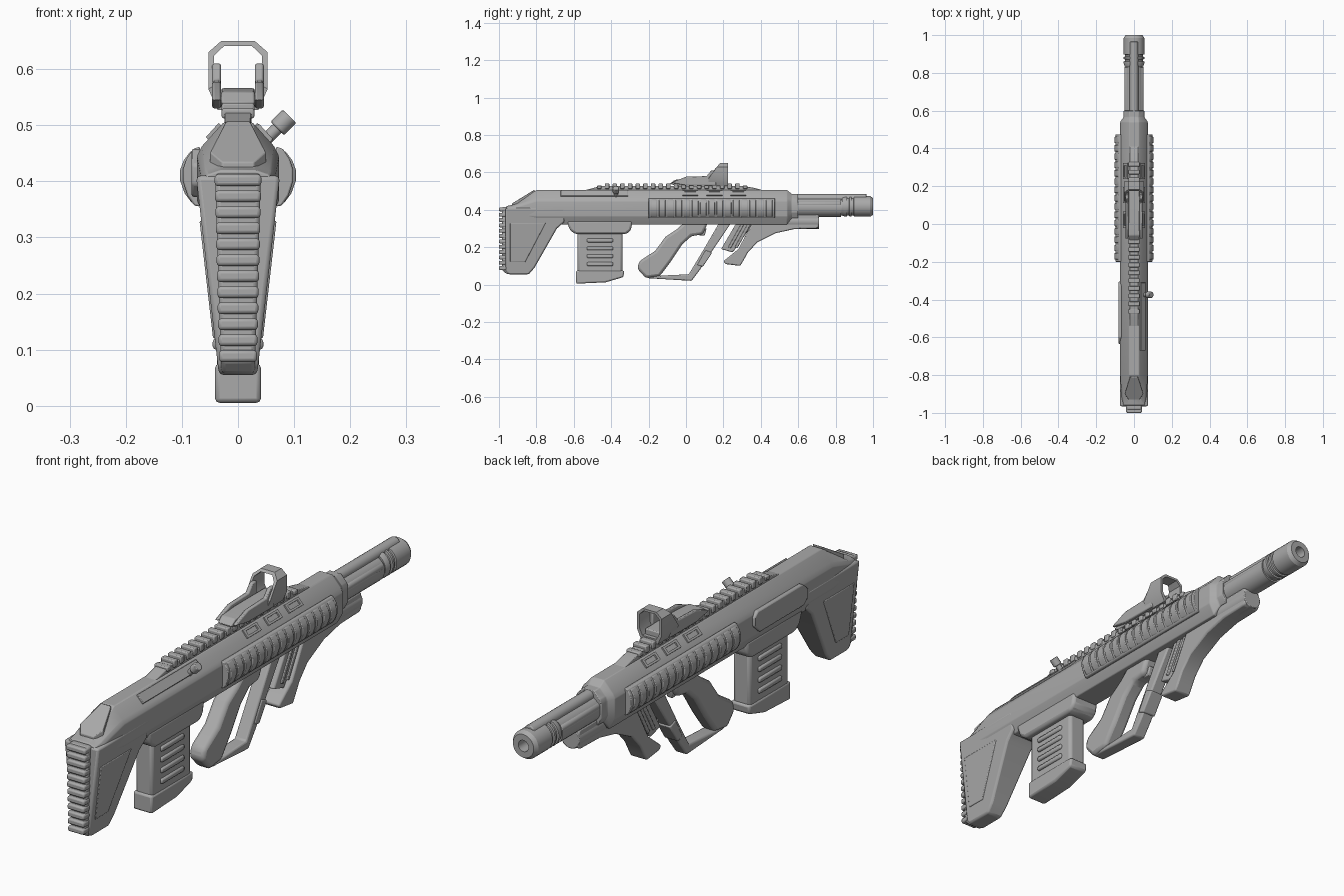
import bpy, bmesh, math
from mathutils import Vector, Matrix

cube = bpy.data.objects.get("Cube")
if cube:
    bpy.data.objects.remove(cube, do_unlink=True)

grey = bpy.data.materials.new("gunmetal_grey")
grey.use_nodes = True
COLOUR = (0.4, 0.4, 0.4, 1)
grey.diffuse_color = COLOUR
grey.node_tree.nodes["Principled BSDF"].inputs["Base Color"].default_value = COLOUR


def finish(name, bm, bevel=0.0, segments=2):
    bmesh.ops.recalc_face_normals(bm, faces=bm.faces)
    mesh = bpy.data.meshes.new(name)
    bm.to_mesh(mesh)
    bm.free()
    mesh.materials.append(grey)
    mesh.shade_smooth()
    mesh.set_sharp_from_angle(angle=math.radians(32))
    ob = bpy.data.objects.new(name, mesh)
    bpy.context.collection.objects.link(ob)
    if bevel:
        mod = ob.modifiers.new("bevel", "BEVEL")
        mod.width, mod.segments = bevel, segments
        mod.limit_method, mod.angle_limit = "ANGLE", math.radians(25)
    return ob


def loft(name, rings, bevel=0.0, closed=False):
    """Skin a row of equal-length point rings."""
    bm = bmesh.new()
    rows = [[bm.verts.new(p) for p in ring] for ring in rings]
    n = len(rows[0])
    pairs = list(zip(rows, rows[1:])) + ([(rows[-1], rows[0])] if closed else [])
    for a, b in pairs:
        for i in range(n):
            j = (i + 1) % n
            bm.faces.new((a[i], a[j], b[j], b[i]))
    if not closed:
        bm.faces.new(rows[0])
        bm.faces.new(rows[-1])
    return finish(name, bm, bevel)


def side_shape(name, profile, width, bevel=0.0):
    """Extrude a (y, z) profile across x; width may depend on z."""
    w = width if callable(width) else (lambda z: width)
    return loft(name, [[(s * w(z), y, z) for y, z in profile] for s in (-1, 1)], bevel)


def box(name, lo, hi, bevel=0.0):
    bm = bmesh.new()
    bmesh.ops.create_cube(bm, size=1)
    for v in bm.verts:
        v.co = [(a + b) / 2 + c * (b - a) for a, b, c in zip(lo, hi, v.co)]
    return finish(name, bm, bevel)


def lathe(name, profile, z, sides=24, closed=False):
    """Turn (y, radius) points about an axis along y."""
    rings = [[(r * math.cos(t), y, z + r * math.sin(t))
              for t in (math.tau * (k + .5) / sides for k in range(sides))]
             for y, r in profile]
    return loft(name, rings, closed=closed)


def rod(name, a, b, r, sides=16):
    a, b = Vector(a), Vector(b)
    bm = bmesh.new()
    rot = (b - a).to_track_quat("Z", "Y").to_matrix().to_4x4()
    bmesh.ops.create_cone(bm, cap_ends=True, segments=sides, radius1=r, radius2=r,
                          depth=(b - a).length,
                          matrix=Matrix.Translation((a + b) / 2) @ rot)
    return finish(name, bm, 0.003)


def mirrored(half):
    return half + [(-x, z) for x, z in reversed(half)]


# Receiver: faceted section lofted from the stock to the handguard
full = [(.026, .505), (.064, .463), (.073, .445), (.073, .365), (.05, .322)]
tail = [(.03, .42), (.055, .412), (.062, .4), (.062, .365), (.045, .322)]
nose = [(.024, .485), (.05, .458), (.056, .44), (.056, .385), (.04, .355)]
stations = [(-.96, tail), (-.92, [(x * 1.06, z + .008) for x, z in tail]),
            (-.8, full), (.54, full), (.565, nose), (.6, nose)]
loft("receiver", [[(x, y, z) for x, z in mirrored(s)] for y, s in stations], 0.003)
plate = [(.028, -.93), (.05, -.9), (.022, -.81), (-.022, -.81), (-.05, -.9), (-.028, -.93)]
loft("stock_top_plate", [[(x, y, .426 + d + (y + .93) * .61) for x, y in plate]
                         for d in (-.02, .008)], 0.002)

# Shoulder stock and ribbed pad
taper = lambda z: .034 + (z - .055) * .115
side_shape("stock", [(-.965, .41), (-.965, .07), (-.95, .055), (-.84, .055),
                     (-.81, .09), (-.69, .3), (-.65, .335), (-.65, .41)], taper, 0.008)
side_shape("stock_side_panel", [(-.94, .33), (-.94, .12), (-.86, .12), (-.75, .33)],
           lambda z: taper(z) + .003, 0.003)
side_shape("butt_pad_core", [(-.985, .415), (-.985, .08), (-.96, .057), (-.94, .057),
                             (-.94, .415)], lambda z: .03 + (z - .055) * .03, 0.008)
for i in range(12):
    z = .078 + i * .0285
    w = .034 + i * .0007
    box(f"butt_pad_rib_{i + 1}", (-w, -1, z), (w, -.95, z + .021), 0.006)

# Magazine well, magazine and floor plate
side_shape("magazine_well", [(-.64, .345), (-.62, .29), (-.59, .27), (-.32, .27),
                             (-.295, .29), (-.285, .345)], .06, 0.012)
box("magazine", (-.037, -.58, .04), (.037, -.34, .29), 0.012)
side_shape("magazine_floor_plate", [(-.588, .075), (-.588, .005), (-.43, .012),
                                    (-.335, .04), (-.33, .075)], .041, 0.008)
for s in (-1, 1):
    for i in range(4):
        z = .1 + i * .042
        box(f"magazine_rib_{i + 1}", (s * .038 - .007, -.53, z),
            (s * .038 + .007, -.39, z + .02), 0.006)

# Pistol grip, trigger guard and trigger
side_shape("pistol_grip", [(0, .34), (-.05, .295), (-.11, .255), (-.165, .18), (-.25, .125),
                           (-.26, .085), (-.215, .035), (-.14, .045), (-.08, .125),
                           (-.02, .215), (.03, .26), (.09, .268), (.12, .34)], .033, 0.014)
side_shape("trigger_guard", [(-.215, .035), (.03, .02), (.075, .08), (.13, .165), (.245, .335),
                             (.18, .335), (.09, .18), (.015, .055), (-.14, .048)], .026, 0.006)
side_shape("guard_sleeve", [(.06, .105), (.09, .095), (.14, .17), (.105, .185)], .03, 0.005)
side_shape("trigger", [(.04, .3), (.055, .265), (.1, .262), (.11, .3)], .012, 0.004)

# Front grip sweeping forward into the lower handguard
side_shape("front_grip", [(.36, .34), (.28, .19), (.2, .125), (.21, .11), (.29, .1),
                          (.305, .125), (.33, .17), (.38, .225), (.48, .275), (.58, .297),
                          (.7, .3), (.71, .31), (.71, .37), (.7, .377), (.5, .377)], .036, 0.014)
side_shape("front_grip_strut", [(.275, .34), (.188, .19), (.25, .172), (.37, .34)], .024, 0.005)
for i in range(3):
    y = .225 + i * .035
    side_shape(f"strut_rib_{i + 1}", [(y, .2), (y + .015, .195), (y + .09, .33),
                                      (y + .075, .335)], .029, 0.003)
rod("lower_handguard_tube", (0, .5, .338), (0, .712, .338), .04, 24)

# Barrel, gas tube and muzzle device with open bore
lathe("barrel", [(.55, .051), (.83, .051), (.83, .045), (.85, .045)], .413)
rod("gas_tube", (0, .56, .461), (0, .965, .461), .023)
for s in (-1, 1):
    rod("barrel_side_rail", (s * .036, .56, .43), (s * .036, .83, .43), .015, 12)
muzzle = [(.835, .05), (.85, .055), (.86, .055), (.862, .049), (.872, .049), (.874, .055),
          (.884, .055), (.886, .049), (.896, .049), (.898, .055), (.985, .055), (1, .045),
          (1, .022), (.9, .022), (.835, .022)]
lathe("muzzle_device", muzzle, .418, closed=True)

# Ribbed side pads on the handguard
pad = [(.068, .462), (.08, .458), (.092, .44), (.098, .422), (.098, .4), (.09, .375),
       (.078, .357), (.068, .355)]
for s in (-1, 1):
    loft("handguard_pad", [[(s * x, y, z) for x, z in pad] for y in (-.2, .475)], 0.003)
    for i in range(15):
        y = -.188 + i * .044
        loft(f"pad_rib_{i + 1}", [[(s * (x + .005), yy, .41 + (z - .41) * .9) for x, z in pad]
                                  for yy in (y, y + .034)], 0.003)
    # Vent frames on the upper slope
    for i, y in enumerate((-.02, .11, .237)):
        bars = ((0, .085, .475, .481), (0, .085, .494, .5),
                (0, .012, .475, .5), (.073, .085, .475, .5))
        for a, b, z0, z1 in bars:
            x0, x1 = [.026 + (.505 - z) * .905 for z in (z0, z1)]
            loft(f"vent_frame_{i + 1}", [[(s * (x + d), yy, z + d) for x, z, d in
                 ((x0, z0, -.004), (x1, z1, -.004), (x1, z1, .004), (x0, z0, .004))]
                 for yy in (y + a, y + b)])

# Cover plate and charging handle on the left, cheek panel on the right
loft("slide_cover", [[(x + d, y, z + d) for x, z in ((.058, .47), (.032, .498))
                      for y in ((-.67, -.31) if z < .48 else (-.31, -.67))]
                     for d in (-.006, .005)], 0.002)
rod("charging_handle_stem", (.045, -.375, .47), (.078, -.375, .502), .011)
rod("charging_handle_knob", (.07, -.375, .494), (.092, -.375, .516), .017)
outline = [(-.635, .395), (-.61, .372), (-.34, .372), (-.305, .405), (-.305, .44),
           (-.325, .458), (-.6, .458), (-.635, .43)]
loft("cheek_panel", [[(x, y, z) for y, z in outline] for x in (-.065, -.083)], 0.005)

# Top rail with ramps and teeth
side_shape("top_rail", [(-.56, .5), (-.49, .518), (-.45, .528), (.3, .528), (.36, .518),
                        (.43, .5)], .024, 0.003)
for i in range(20):
    y = -.475 + i * .041
    top = .54 if 0 < i < 19 else .53
    box(f"rail_tooth_{i + 1}", (-.029, y, .512), (.029, y + .024, top), 0.004)

# Reflex sight: base, side walls and open hood
side_shape("sight_base", [(-.085, .54), (-.06, .56), (.02, .566), (.21, .566),
                          (.21, .53), (-.06, .53)], .03, 0.004)
for s in (-1, 1):
    wall = [(-.08, .545), (0, .577), (.11, .58), (.135, .61), (.16, .61), (.16, .53), (0, .53)]
    loft("sight_wall", [[(s * x, y, z) for y, z in wall] for x in (.03, .046)], 0.004)
outer = mirrored([(.03, .65), (.053, .63), (.053, .565), (.036, .527)])
inner = mirrored([(.025, .641), (.043, .624), (.043, .57), (.03, .545)])
lean = lambda z: .12 + max(0, z - .58) * .9
loft("sight_hood", [[(x, lean(z), z) for x, z in outer], [(x, .225, z) for x, z in outer],
                    [(x, .225, z) for x, z in inner], [(x, lean(z), z) for x, z in inner]],
     closed=True)
